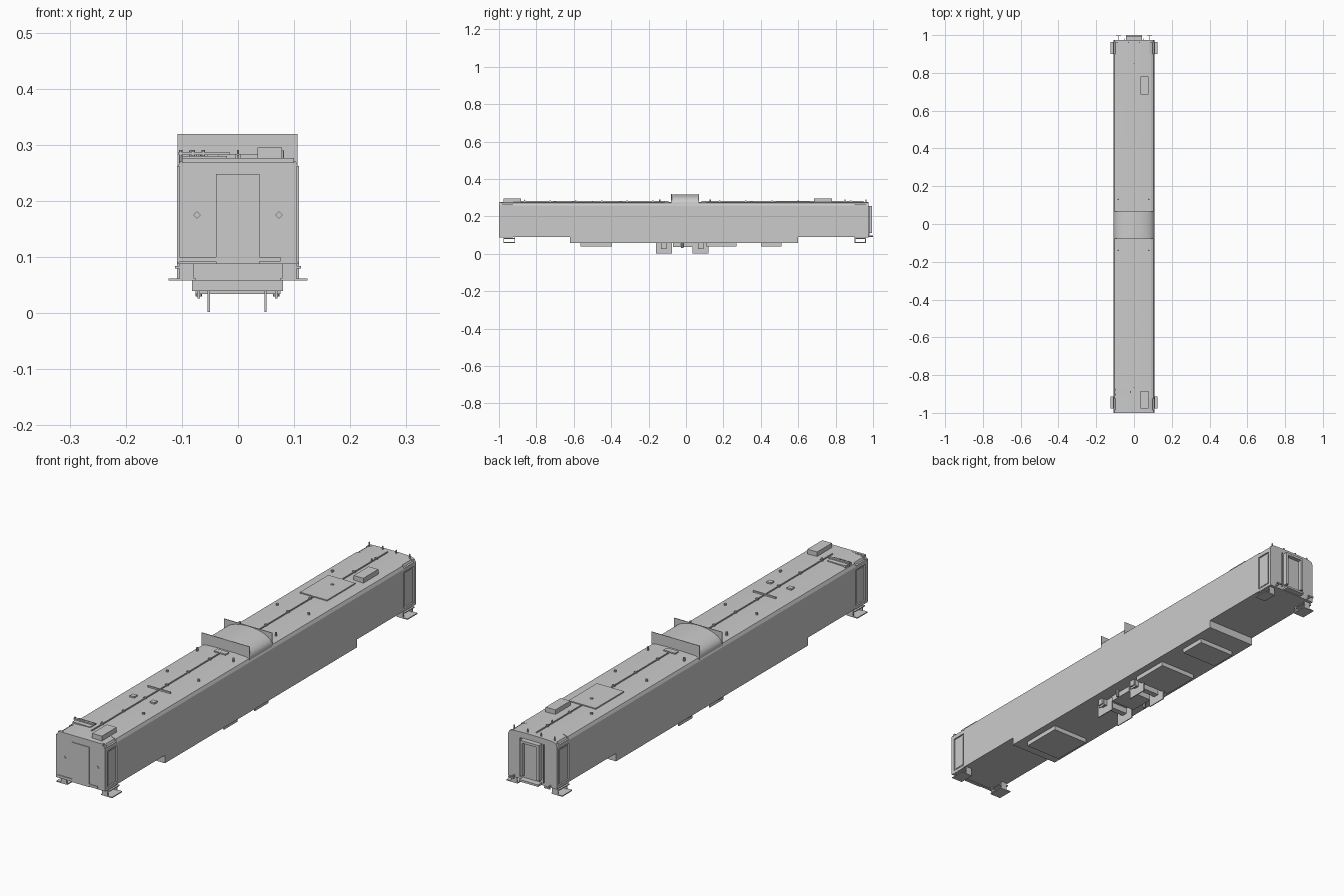
import bpy, bmesh, math
from mathutils import Vector

cube = bpy.data.objects.get("Cube")
if cube:
    bpy.data.objects.remove(cube, do_unlink=True)

grey = bpy.data.materials.new("plain grey")
grey.use_nodes = True
tone = (0.6, 0.6, 0.6, 1)
grey.diffuse_color = tone
grey.node_tree.nodes["Principled BSDF"].inputs["Base Color"].default_value = tone


def finish(name, bm):
    bmesh.ops.recalc_face_normals(bm, faces=bm.faces)
    mesh = bpy.data.meshes.new(name)
    bm.to_mesh(mesh)
    bm.free()
    mesh.materials.append(grey)
    ob = bpy.data.objects.new(name, mesh)
    bpy.context.collection.objects.link(ob)
    return ob


def box(name, x, y, z):
    """Box from (low, high) pairs."""
    bm = bmesh.new()
    bmesh.ops.create_cube(bm, size=1)
    for v in bm.verts:
        v.co = Vector([(lo + hi) / 2 + c * (hi - lo) for c, (lo, hi) in zip(v.co, (x, y, z))])
    return finish(name, bm)


def prism(name, profile, y0, y1):
    """Extrude an x-z outline along the car."""
    bm = bmesh.new()
    face = bm.faces.new([bm.verts.new((x, y0, z)) for x, z in profile])
    moved = bmesh.ops.extrude_face_region(bm, geom=[face])
    bmesh.ops.translate(bm, vec=(0, y1 - y0, 0),
                        verts=[v for v in moved["geom"] if isinstance(v, bmesh.types.BMVert)])
    return finish(name, bm)


def rod(name, x, y, z0, z1, r):
    bm = bmesh.new()
    bmesh.ops.create_cone(bm, cap_ends=True, segments=8, radius1=r, radius2=r, depth=z1 - z0)
    bmesh.ops.translate(bm, vec=(x, y, (z0 + z1) / 2), verts=bm.verts)
    return finish(name, bm)


def shell(w, low):
    """Car cross-section with sloped roof edges and a slight crown."""
    half = [(w, low), (w, 0.258), (w - 0.006, 0.27), (w - 0.02, 0.275), (0.04, 0.277)]
    return half + [(-x, z) for x, z in reversed(half)]


def pair(low, high, side):
    return tuple(sorted((low * side, high * side)))


W = 0.109
ROOF = 0.277

# Car body, lowered middle and narrower entrance ends
prism("car_body", shell(W, 0.09), -0.925, 0.9)
box("lower_skirt", (-W, W), (-0.62, 0.6), (0.058, 0.095))
prism("front_entrance_core", shell(0.103, 0.09), -0.99, -0.92)
prism("back_entrance_core", shell(0.103, 0.09), 0.895, 0.97)
prism("front_end_wall", shell(W, 0.088), -0.997, -0.985)
prism("back_end_wall", shell(W, 0.088), 0.963, 0.975)

# Entrance doors, frames and steps
for end, a, b in (("front", -0.985, -0.925), ("back", 0.9, 0.963)):
    for side, word in ((1, "left"), (-1, "right")):
        tag = f"{end}_{word}"
        box(tag + "_door_header", pair(0.1, W, side), (a, b), (0.245, 0.262))
        box(tag + "_door_sill", pair(0.1, W, side), (a, b), (0.088, 0.1))
        box(tag + "_door_leaf", pair(0.1, 0.105, side), (a + 0.008, b - 0.008), (0.108, 0.238))
        lo, hi = (a + 0.008, b + 0.012) if end == "front" else (a, b)
        box(tag + "_lower_step", pair(0.075, 0.124, side), (lo, hi), (0.058, 0.062))
        box(tag + "_upper_step", pair(0.08, 0.112, side), (lo, hi), (0.08, 0.084))
        for y in (lo, hi - 0.005):
            box(tag + "_step_bracket", pair(0.078, 0.104, side), (y, y + 0.005), (0.058, 0.1))

# Front end: gangway door, marker diamonds, bumper strip and raised rim
box("front_door", (-0.039, 0.038), (-1, -0.99), (0.088, 0.248))
for x in (-0.073, 0.073):
    r = 0.007
    prism("marker_diamond", [(x - r, 0.175), (x, 0.175 - r), (x + r, 0.175), (x, 0.175 + r)], -1, -0.99)
box("front_bumper_strip", (-0.107, 0.076), (-1, -0.99), (0.092, 0.1))
for s in (-1, 1):
    box("front_rim_post", pair(0.104, W, s), (-1, -0.99), (0.09, 0.262))
box("front_rim_top", (-0.1, 0.1), (-1, -0.99), (0.268, ROOF))

# Back end: gangway frame with door, buffer plate and handles
for s in (-1, 1):
    box("gangway_post", pair(0.032, 0.042, s), (0.97, 0.995), (0.11, 0.254))
    box("gangway_rib", pair(0.05, 0.053, s), (0.97, 0.981), (0.1, 0.254))
    box("end_handle", pair(0.068, 0.094, s), (0.994, 0.998), (0.092, 0.098))
    box("handle_stem", pair(0.079, 0.083, s), (0.97, 0.998), (0.092, 0.098))
box("gangway_header", (-0.042, 0.042), (0.97, 0.995), (0.244, 0.254))
box("gangway_door", (-0.032, 0.032), (0.97, 0.979), (0.1, 0.244))
box("gangway_footplate", (-0.042, 0.042), (0.97, 1), (0.09, 0.098))

# Arched centre cover between two square end plates
arch = [(-0.106, 0.262)]
for i in range(17):
    t = math.pi * (1 - i / 16)
    arch.append((0.106 * math.cos(t), 0.272 + 0.046 * math.sin(t)))
arch.append((0.106, 0.262))
cover = prism("centre_arch_cover", arch, -0.076, 0.066)
bpy.context.view_layer.objects.active = cover
cover.select_set(True)
bpy.ops.object.shade_smooth_by_angle(angle=math.radians(40))
for y in (-0.079, 0.066):
    box("arch_end_plate", (-0.108, 0.106), (y, y + 0.003), (0.262, 0.319))

# Roof conduit with clips either side of the cover
for a, b in ((-0.93, -0.11), (0.11, 0.95)):
    box("roof_conduit", (-0.002, 0.002), (a, b), (0.275, 0.281))
    for i in range(6):
        y = a + (b - a) * (i + 0.5) / 6
        box("conduit_clip", (-0.005, 0.005), (y - 0.004, y + 0.004), (0.275, 0.284))

# Roof boxes, hatch and small fittings
box("front_roof_box", (0.035, 0.078), (-0.977, -0.883), (0.27, 0.295))
box("back_roof_box", (0.035, 0.078), (0.685, 0.78), (0.27, 0.295))
box("roof_hatch", (-0.06, 0.06), (0.48, 0.66), (0.27, 0.281))
box("roof_cross_bar", (-0.05, 0.05), (-0.503, -0.497), (0.27, 0.283))
for x in (-0.045, 0.045):
    box("roof_vent", (x - 0.01, x + 0.01), (-0.61, -0.59), (0.27, 0.283))
box("front_roof_rail", (-0.106, -0.015), (-0.895, -0.885), (0.282, 0.287))
box("front_roof_rail_base", (-0.1, -0.02), (-0.91, -0.87), (0.27, 0.28))
for x in (-0.102, -0.08, -0.062):
    rod("rail_peg", x, -0.89, 0.268, 0.291, 0.003)
for y in (-0.865, 0.85):
    rod("roof_aerial", 0, y, 0.27, 0.291, 0.002)
for y in (-0.14, 0.13):
    for x in (-0.083, 0.078):
        rod("roof_post", x, y, 0.268, 0.29, 0.004)
for y in (-0.105, 0.095):
    box("cover_foot", (-0.026, 0.026), (y - 0.011, y + 0.011), (0.27, 0.282))
for x, y in ((-0.07, -0.35), (0.07, -0.35), (-0.07, 0.35), (0.07, 0.35), (0.07, -0.7), (-0.07, 0.7)):
    rod("roof_plug", x, y, 0.268, 0.283, 0.005)
for x in (-0.09, -0.03, 0.03, 0.09):
    rod("back_roof_lamp", x, 0.962, 0.262, 0.29, 0.003)

# Equipment slabs below the floor
for a, b in ((-0.565, -0.395), (0.11, 0.27), (0.4, 0.51)):
    box("underfloor_slab", (-0.082, 0.08), (a, b), (0.04, 0.06))

# Pivot support: carrier, cross bars and four hanging plates
box("pivot_carrier", (-0.055, 0.055), (-0.07, 0.035), (0.036, 0.06))
for y in (-0.118, 0.078):
    box("pivot_cross_bar", (-0.076, 0.076), (y - 0.012, y + 0.012), (0.034, 0.06))
    for x in (-0.052, 0.049):
        box("hanging_plate", (x - 0.002, x + 0.002), (y - 0.043, y + 0.043), (0.002, 0.06))
    for x in (-0.07, 0.068):
        box("short_hanger", (x - 0.002, x + 0.002), (y - 0.015, y + 0.015), (0.026, 0.06))
for x in (-0.07, 0.068):
    rod("pivot_pin", x, -0.02, 0.03, 0.06, 0.006)
